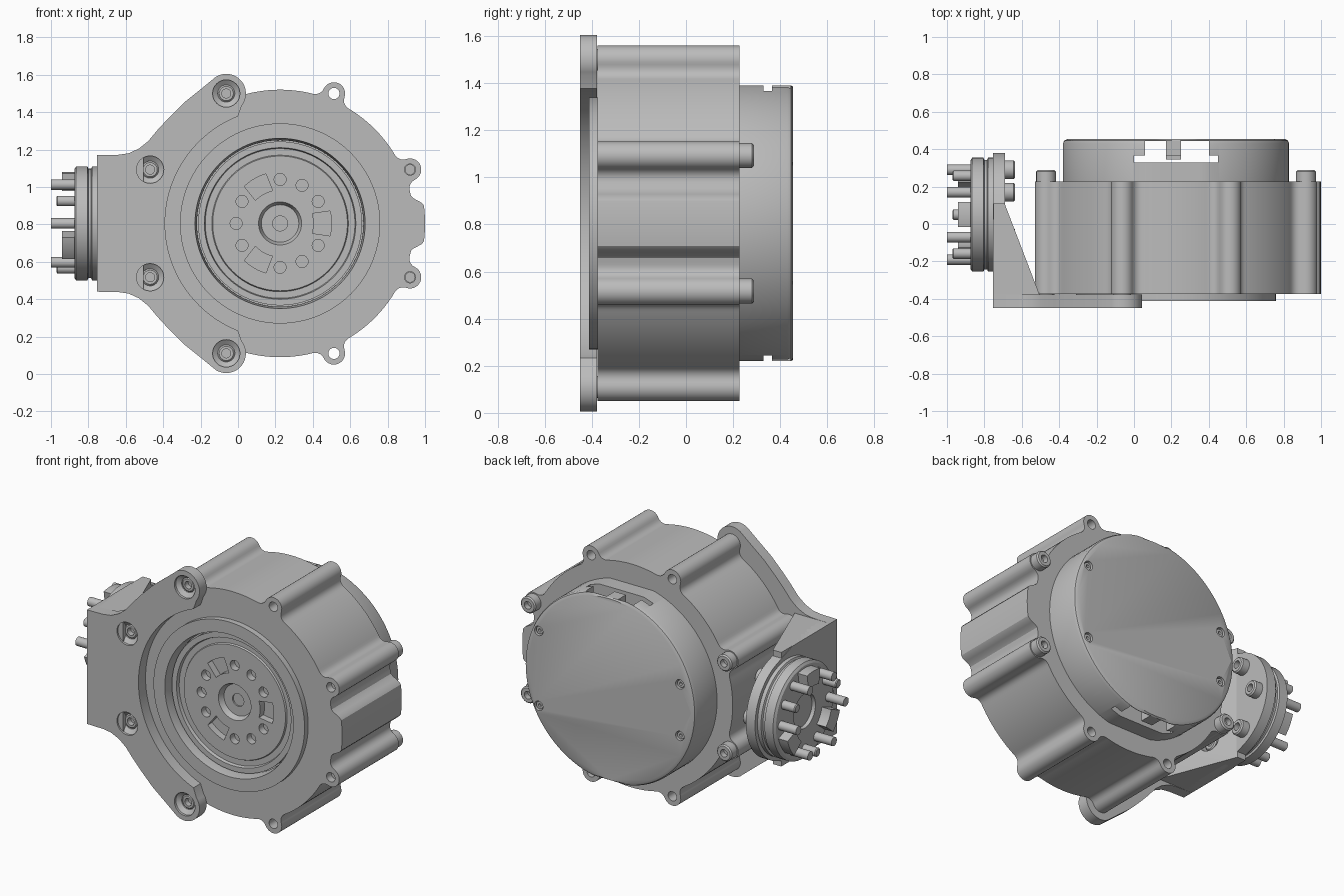
import bpy, bmesh
from math import sin, cos, radians, degrees, acos, atan2, hypot

if "Cube" in bpy.data.objects:
    bpy.data.objects.remove(bpy.data.objects["Cube"])

grey = bpy.data.materials.new("machined_grey")
grey.use_nodes = True
grey.diffuse_color = (0.5, 0.5, 0.5, 1)
grey.node_tree.nodes["Principled BSDF"].inputs["Base Color"].default_value = grey.diffuse_color

CX, CZ = 0.225, 0.805          # motor axis (runs along y)
FY = 0.05                      # output flange axis (runs along x), height CZ
FRONT, BACK = -0.375, 0.228    # housing faces
EAR_DIST, EAR_R, BODY_R = 0.752, 0.06, 0.715


def place(axis, u, v, t):
    return {"X": (t, u, v), "Y": (u, t, v), "Z": (u, v, t)}[axis]


def polar(r, deg, cu=CX, cv=CZ):
    return cu + r * cos(radians(deg)), cv + r * sin(radians(deg))


def arc(r, a, b, n, cu=CX, cv=CZ):
    return [polar(r, a + (b - a) * i / n, cu, cv) for i in range(n + 1)]


def finish(name, bm):
    bmesh.ops.recalc_face_normals(bm, faces=bm.faces)
    mesh = bpy.data.meshes.new(name)
    bm.to_mesh(mesh)
    bm.free()
    mesh.materials.append(grey)
    ob = bpy.data.objects.new(name, mesh)
    bpy.context.collection.objects.link(ob)
    smooth(ob)
    return ob


def smooth(ob):
    bpy.ops.object.select_all(action="DESELECT")
    ob.select_set(True)
    bpy.context.view_layer.objects.active = ob
    bpy.ops.object.shade_smooth_by_angle(angle=radians(30))


def skin(name, rings, caps=True):
    """Join matching rings of points into one surface."""
    bm = bmesh.new()
    loops = [[bm.verts.new(p) for p in ring] for ring in rings]
    pairs = list(zip(loops, loops[1:]))
    if not caps:
        pairs.append((loops[-1], loops[0]))
    for a, b in pairs:
        for i in range(len(a)):
            j = (i + 1) % len(a)
            bm.faces.new((a[i], a[j], b[j], b[i]))
    if caps:
        bm.faces.new(loops[0])
        bm.faces.new(loops[-1])
    return finish(name, bm)


def prism(name, axis, pts, t0, t1):
    return skin(name, [[place(axis, u, v, t) for u, v in pts] for t in (t0, t1)])


def lathe(name, axis, centre, profile, seg=24, caps=True):
    return skin(name, [[place(axis, *polar(r, 360 * i / seg, *centre), t) for i in range(seg)]
                       for r, t in profile], caps)


def box(x0, x1, y0, y1, z0, z1):
    return prism("cutter", "Z", [(x0, y0), (x1, y0), (x1, y1), (x0, y1)], z0, z1)


def cut(ob, cutters):
    for c in cutters:
        c.hide_render = True
        mod = ob.modifiers.new("cut", "BOOLEAN")
        mod.operation, mod.solver, mod.object = "DIFFERENCE", "EXACT", c
        bpy.context.view_layer.objects.active = ob
        bpy.ops.object.modifier_apply(modifier=mod.name)
        bpy.data.objects.remove(c)
    smooth(ob)


def bolt(name, axis, centre, seat, top, end, head_r=0.053, shaft_r=0.028):
    s = 1 if top > seat else -1
    lathe(name, axis, centre, [(0.024, top - s * 0.035), (0.024, top), (head_r - 0.008, top),
                               (head_r, top - s * 0.008), (head_r, seat), (shaft_r, seat),
                               (shaft_r, end)])


# Housing outline: round body with eight filleted ears and one wide lobe
def housing_outline():
    fil = 0.05
    a, b = BODY_R + fil, EAR_R + fil
    off = degrees(acos((a * a + EAR_DIST ** 2 - b * b) / (2 * a * EAR_DIST)))
    pts = []
    for k in range(8):
        mid = 22.5 + 45 * k
        ear = polar(EAR_DIST, mid)
        for side in (-1, 1):
            f = polar(a, mid + side * off)
            to_ear = degrees(atan2(ear[1] - f[1], ear[0] - f[0]))
            to_axis = mid + side * off + 180
            turn = (to_ear - to_axis + 180) % 360 - 180
            if side < 0:
                pts += arc(fil, to_axis, to_axis + turn, 5, *f)
                start = to_ear + 180
            else:
                sweep = (to_ear + 180 - start) % 360
                pts += arc(EAR_R, start, start + sweep, 14, *ear)[1:-1]
                pts += arc(fil, to_axis + turn, to_axis, 5, *f)
        lo, hi = mid + off, mid + 45 - off
        for i in range(1, 24):
            ang = lo + (hi - lo) * i / 24
            w = min(1, max(0, (12 - abs((ang + 180) % 360 - 180)) / 5))
            pts.append(polar(BODY_R + 0.06 * w * w * (3 - 2 * w), ang))
    return pts


ears = [polar(EAR_DIST, 22.5 + 45 * k) for k in range(8)]
housing = prism("motor_housing", "Y", housing_outline(), FRONT, BACK)
cut(housing, [lathe("cutter", "Y", (CX, CZ), [(0.46, -0.5), (0.46, -0.31)], 96)] +
    [lathe("cutter", "Y", e, [(0.03, -0.5), (0.03, 0.4)]) for e in ears])

# Raised front ring and the recessed output disc
lathe("front_ring", "Y", (CX, CZ), [(0.535, -0.36), (0.535, -0.412), (0.455, -0.412),
                                    (0.445, -0.34), (0.45, -0.30), (0.50, -0.33)], 96, False)
disc = lathe("output_disc", "Y", (CX, CZ),
             [(0.04, -0.25), (0.04, -0.32), (0.10, -0.32), (0.115, -0.355), (0.36, -0.355),
              (0.365, -0.345), (0.40, -0.345), (0.405, -0.365), (0.438, -0.365), (0.438, -0.25)], 96)
holes = [lathe("cutter", "Y", polar(0.235, a), [(0.032, -0.5), (0.032, -0.29)])
         for a in range(0, 360, 30) if a % 120]
pockets = [prism("cutter", "Y", arc(0.275, a - 14, a + 14, 8) + arc(0.18, a + 17, a - 17, 8),
                 -0.5, -0.31) for a in (0, 120, 240)]
cut(disc, holes + pockets)

# Rear cover with flats and cable slots
cover = lathe("rear_cover", "Y", (CX, CZ), [(0.605, 0.2), (0.605, 0.43), (0.598, 0.446),
                                            (0.58, 0.455)], 96)
for v in cover.data.vertices:
    v.co.z = max(CZ - 0.585, min(CZ + 0.585, v.co.z))
screw_spots = [(CX + sx * 0.50, CZ + sz * h) for sx, h in ((1, 0.24), (-1, 0.165)) for sz in (-1, 1)]
cut(cover, [box(0, 0.45, 0.33, 0.365, 0, 1.7), box(0.06, 0.17, 0.34, 0.443, 0, 1.7),
            box(0.25, 0.40, 0.34, 0.443, 0, 1.7)] +
    [lathe("cutter", "Y", s, [(0.03, 0.5), (0.03, 0.425)]) for s in screw_spots])
prism("cable_tab", "Y", [(0.17, 0.3), (0.25, 0.3), (0.25, 1.3), (0.17, 1.3)], 0.345, 0.443)
for s in screw_spots:
    lathe("cover_screw", "Y", s, [(0.01, 0.43), (0.01, 0.445), (0.024, 0.445), (0.024, 0.42)], 16)

# Housing bolts at the back of the side ears
for k in (0, 3, 4, 7):
    bolt("housing_bolt", "Y", ears[k], BACK, 0.288, -0.33)

# Mounting bracket: forked front plate, wedge and upright plate
tip = ears[2]
upper = [(-0.755, 1.17), (-0.64, 1.172), (-0.585, 1.18), (-0.53, 1.205), (-0.48, 1.245),
         (-0.43, 1.305), (-0.37, 1.37), (-0.29, 1.45), (-0.2, 1.522)]
upper += arc(0.105, 122, -38, 20, *tip) + arc(0.615, 111.5, 179, 30)
lower = [(x, 2 * CZ - z) for x, z in reversed(upper)]
plate = prism("bracket_plate", "Y", upper + lower, -0.45, -0.378)
bracket_ears = ears[2:6]
cut(plate, [lathe("cutter", "Y", e, [(0.073, -0.5), (0.073, -0.435), (0.046, -0.415),
                                     (0.046, -0.3)], 32) for e in bracket_ears])
for e in bracket_ears:
    bolt("bracket_screw", "Y", e, -0.37, -0.415, -0.25, 0.046)

bolt_ring = [polar(0.24, a, FY, CZ) for a in range(0, 360, 60)]
wedge = prism("bracket_wedge", "Z", [(-0.752, -0.44), (-0.505, -0.44), (-0.505, -0.378),
                                     (-0.692, 0.11), (-0.752, 0.11)], 0.44, 1.17)
cut(wedge, [lathe("cutter", "X", c, [(0.06, -0.70), (0.06, -0.3)]) for c in bolt_ring[2:5]])
upright = [(-0.45, CZ - 0.365), (0, CZ - 0.365)] + arc(0.33, -70, 70, 32, FY, CZ)
upright += [(0, CZ + 0.365), (-0.45, CZ + 0.365)]
prism("bracket_upright", "X", upright, -0.755, -0.69)

# Side flange with its bolts, dowels and drive keys
lathe("side_flange", "X", (FY, CZ),
      [(0.11, -0.85), (0.11, -0.875), (0.29, -0.875), (0.305, -0.865), (0.305, -0.805),
       (0.293, -0.80), (0.293, -0.785), (0.305, -0.78), (0.305, -0.75)], 64)
for c in bolt_ring:
    bolt("flange_bolt", "X", c, -0.69, -0.635, -1.0, 0.05)
for a in (30, 150, 270):
    lathe("dowel_pin", "X", polar(0.24, a, FY, CZ), [(0.028, -0.86), (0.028, -0.965), (0.022, -0.97)])
    b = a + 60
    key = arc(0.275, b - 14, b + 14, 8, FY, CZ) + arc(0.18, b + 17, b - 17, 8, FY, CZ)
    prism("drive_key", "X", key, -0.94, -0.86)
